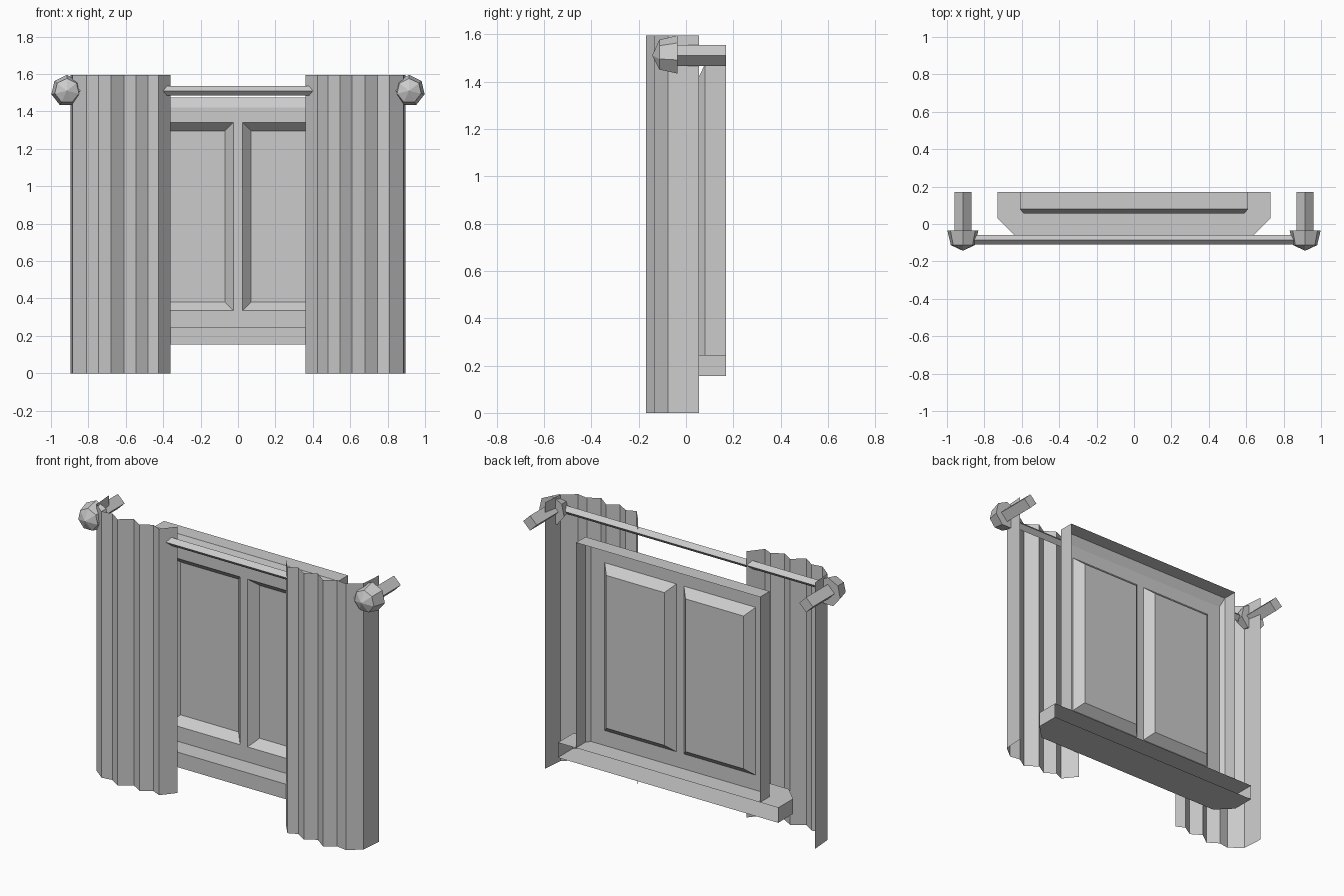
import bpy, bmesh, math

old = bpy.data.objects.get("Cube")
if old:
    bpy.data.objects.remove(old, do_unlink=True)

grey = bpy.data.materials.new("plain_grey")
grey.use_nodes = True
grey.diffuse_color = (0.6, 0.6, 0.6, 1)
grey.node_tree.nodes["Principled BSDF"].inputs["Base Color"].default_value = (0.6, 0.6, 0.6, 1)


def finish(name, bm, recalc=True):
    bmesh.ops.remove_doubles(bm, verts=bm.verts, dist=0.0005)
    if recalc:
        bmesh.ops.recalc_face_normals(bm, faces=bm.faces)
    mesh = bpy.data.meshes.new(name)
    bm.to_mesh(mesh)
    bm.free()
    mesh.materials.append(grey)
    obj = bpy.data.objects.new(name, mesh)
    bpy.context.collection.objects.link(obj)
    return obj


def face(bm, points):
    return bm.faces.new([bm.verts.new(p) for p in points])


def bridge(bm, a, b, closed=True):
    """Quads between two rows of points."""
    n = len(a)
    for i in range(n if closed else n - 1):
        j = (i + 1) % n
        face(bm, [a[i], a[j], b[j], b[i]])


def rect(x0, x1, z0, z1, y):
    return [(x0, y, z0), (x1, y, z0), (x1, y, z1), (x0, y, z1)]


def polygon(sides, radius, x, z, y):
    """Ring facing the front with one corner at the top."""
    angles = [2 * math.pi * i / sides for i in range(sides)]
    return [(x + radius * math.sin(a), y, z + radius * math.cos(a)) for a in angles]


# Window frame: open at the back, chamfered front, two sunken panes
FRONT, BACK, SILL_TOP = 0.055, 0.17, 0.245
bm = bmesh.new()
rows = []
for half, top, y in ((0.61, 1.475, BACK), (0.61, 1.475, 0.08), (0.59, 1.42, FRONT)):
    rows.append([(-half, y, SILL_TOP), (-half, y, top), (half, y, top), (half, y, SILL_TOP)])
bridge(bm, rows[0], rows[1], closed=False)
bridge(bm, rows[1], rows[2], closed=False)
xs = (-0.59, -0.5, -0.025, 0.025, 0.5, 0.59)
zs = (SILL_TOP, 0.335, 1.34, 1.42)
for i in range(5):
    for k in range(3):
        cell = (xs[i], xs[i + 1], zs[k], zs[k + 1])
        if k == 1 and i in (1, 3):
            b = 0.045
            inner = rect(cell[0] + b, cell[1] - b, cell[2] + b, cell[3] - b, FRONT + 0.05)
            bridge(bm, rect(*cell, FRONT), inner)
            face(bm, inner)
        else:
            face(bm, rect(*cell, FRONT))
finish("window_frame", bm)

# Sill with clipped front corners, open at the back
bm = bmesh.new()
plan = [(-0.73, BACK), (-0.73, 0.03), (-0.64, -0.06), (0.64, -0.06), (0.73, 0.03), (0.73, BACK)]
low = [(x, y, 0.155) for x, y in plan]
high = [(x, y, SILL_TOP) for x, y in plan]
face(bm, low)
face(bm, high)
bridge(bm, low, high, closed=False)
finish("window_sill", bm)

# Curtain rod with a diamond section
ROD_Z = 1.51
bm = bmesh.new()
ends = [[(x, -0.085 + p[0], p[2]) for p in polygon(4, 0.025, 0, ROD_Z, 0)] for x in (-0.91, 0.91)]
bridge(bm, *ends)
for end in ends:
    face(bm, end)
finish("curtain_rod", bm)

folds = [(0.895, 0.055), (0.885, -0.075), (0.81, -0.135), (0.745, -0.125), (0.68, -0.168),
         (0.61, -0.115), (0.545, -0.155), (0.48, -0.115), (0.425, -0.14), (0.36, -0.06)]

for side, label in ((1, "left"), (-1, "right")):
    # Pleated curtain, a single sheet
    bm = bmesh.new()
    bottom = [(side * x, y, 0) for x, y in folds]
    top = [(side * x, y, 1.595) for x, y in folds]
    if side > 0:
        bottom, top = top, bottom
    bridge(bm, bottom, top, closed=False)
    finish(label + "_curtain", bm, recalc=False)

    # Wall bracket with a diamond section
    cx = side * 0.915
    bm = bmesh.new()
    near, far = (polygon(4, 0.045, cx, ROD_Z, y) for y in (-0.06, BACK))
    bridge(bm, near, far)
    face(bm, near)
    face(bm, far)
    finish(label + "_bracket", bm)

    # Faceted knob
    bm = bmesh.new()
    rim = polygon(7, 0.085, cx, ROD_Z, -0.035)
    shoulder = polygon(7, 0.066, cx, ROD_Z, -0.113)
    bridge(bm, rim, shoulder)
    face(bm, rim)
    for i in range(7):
        face(bm, [shoulder[i], shoulder[(i + 1) % 7], (cx, -0.143, ROD_Z)])
    finish(label + "_knob", bm)
